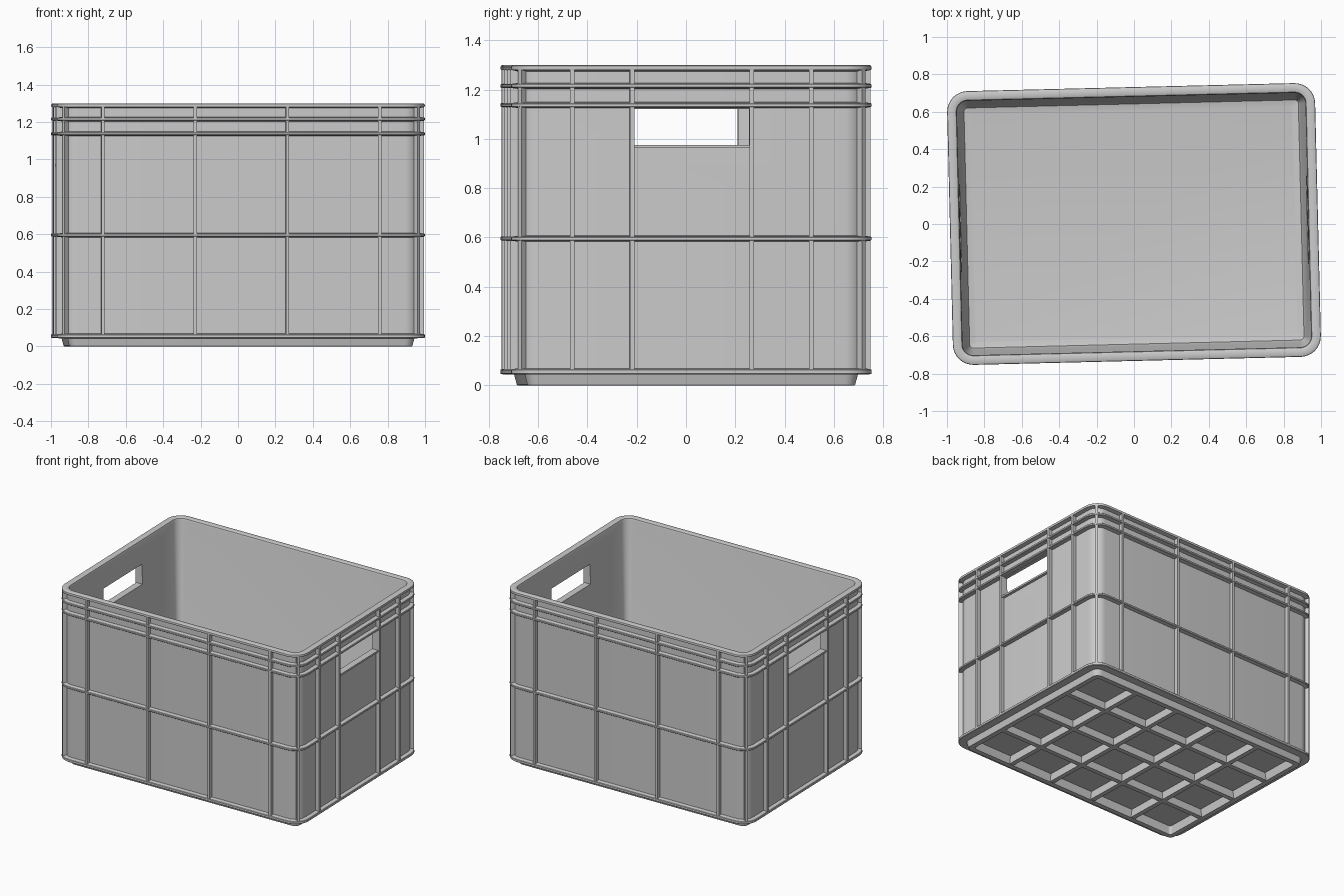
import bpy, bmesh, math
from mathutils import Matrix, Vector

if "Cube" in bpy.data.objects:
    bpy.data.objects.remove(bpy.data.objects["Cube"])

HX, HY, R, H = 0.984, 0.732, 0.11, 1.30   # outer half sizes, corner radius, height
W = 0.03                                  # how far the panels sit behind the ribs
TURN = math.radians(1.4)                  # the crate stands slightly turned
SEG = 8


def ring(inset):
    """Rounded rectangle, inset from the outer outline."""
    r = max(R - inset, 0.02)
    pts = []
    for k, (sx, sy) in enumerate([(1, 1), (-1, 1), (-1, -1), (1, -1)]):
        cx, cy = sx * (HX - inset - r), sy * (HY - inset - r)
        for i in range(SEG + 1):
            a = math.pi / 2 * (k + i / SEG)
            pts.append((cx + r * math.cos(a), cy + r * math.sin(a)))
    return pts


def finish(bm, name):
    bmesh.ops.recalc_face_normals(bm, faces=bm.faces)
    me = bpy.data.meshes.new(name)
    bm.to_mesh(me)
    bm.free()
    ob = bpy.data.objects.new(name, me)
    bpy.context.collection.objects.link(ob)
    return ob


def add_box(bm, lo, hi, angle=0.0, pivot=(0, 0, 0)):
    lo, hi = Vector(lo), Vector(hi)
    m = (Matrix.Translation(pivot) @ Matrix.Rotation(angle, 4, 'Z')
         @ Matrix.Translation((lo + hi) / 2) @ Matrix.Diagonal((*(hi - lo), 1)))
    bmesh.ops.create_cube(bm, size=1, matrix=m)


def flange(z, t=0.008):
    """Horizontal rib running all round, listed from top to bottom."""
    return [(W, z + t + 0.004), (0.003, z + t), (0, z + t - 0.003),
            (0, z - t + 0.003), (0.003, z - t), (W, z - t - 0.004)]


# Crate body: one profile swept round, from the inner floor over the rim to the base
profile = [(0.12, 0.075), (0.09, 0.082), (0.078, 0.11), (0.052, 1.285),
           (0.048, 1.296), (0.04, H), (0.01, H), (0.002, 1.296), (0, 1.288),
           (0.002, 1.28), (W, 1.274)]
for z in (1.215, 1.137, 0.595):
    profile += flange(z)
profile += flange(0.055, 0.01)[:-1]
profile += [(0.056, 0.043), (0.066, 0.004), (0.07, 0), (0.105, 0), (0.115, 0.058)]

bm = bmesh.new()
rings = [[bm.verts.new((x, y, z)) for x, y in ring(i)] for i, z in profile]
n = len(rings[0])
for a, b in zip(rings, rings[1:]):
    for j in range(n):
        bm.faces.new((a[j], a[(j + 1) % n], b[(j + 1) % n], b[j]))
bm.faces.new(rings[0])
bm.faces.new(rings[-1])
body = finish(bm, "crate_body")

# Handle openings through both short walls
bm = bmesh.new()
add_box(bm, (-1.2, -0.234, 0.975), (1.2, 0.234, 1.122))
cutter = finish(bm, "handle_cutter")
cutter.hide_render = True
mod = body.modifiers.new("handles", 'BOOLEAN')
mod.operation, mod.solver, mod.object = 'DIFFERENCE', 'EXACT', cutter
bpy.context.view_layer.objects.active = body
bpy.ops.object.modifier_apply(modifier=mod.name)
bpy.data.objects.remove(cutter)

# Upright ribs on the walls and across each corner
T, IN, OUT = 0.009, 0.04, 0.002
bm = bmesh.new()
for s in (1, -1):
    for x in (-0.74, -0.247, 0.247, 0.74):
        ys = sorted((s * (HY - OUT), s * (HY - IN)))
        add_box(bm, (x - T, ys[0], 0.05), (x + T, ys[1], 1.288))
    for y in (-0.485, -0.243, 0.243, 0.485):
        xs = sorted((s * (HX - OUT), s * (HX - IN)))
        add_box(bm, (xs[0], y - T, 0.05), (xs[1], y + T, 1.288))
    for t in (1, -1):
        add_box(bm, (R - IN, -T, 0.05), (R - OUT, T, 1.288), math.atan2(t, s),
                (s * (HX - R), t * (HY - R), 0))
finish(bm, "upright_ribs")

# Small lip under each handle
bm = bmesh.new()
for s in (1, -1):
    xs = sorted((s * (HX - 0.01), s * (HX - IN)))
    add_box(bm, (xs[0], -0.24, 0.962), (xs[1], 0.24, 0.975))
finish(bm, "handle_lips")

# Grid of ribs under the floor: five by four pockets
bm = bmesh.new()
bx, by, t = HX - 0.08, HY - 0.08, 0.017
for i in range(1, 5):
    x = -bx + 2 * bx * i / 5
    add_box(bm, (x - t, -by, 0.002), (x + t, by, 0.065))
for j in range(1, 4):
    y = -by + 2 * by * j / 4
    add_box(bm, (-bx, y - t, 0.003), (bx, y + t, 0.066))
finish(bm, "base_grid")

# Turn everything and smooth the rounded corners
for ob in bpy.context.collection.objects:
    ob.data.transform(Matrix.Rotation(TURN, 4, 'Z'))
    ob.select_set(True)
bpy.context.view_layer.objects.active = body
bpy.ops.object.shade_smooth_by_angle(angle=math.radians(30))
